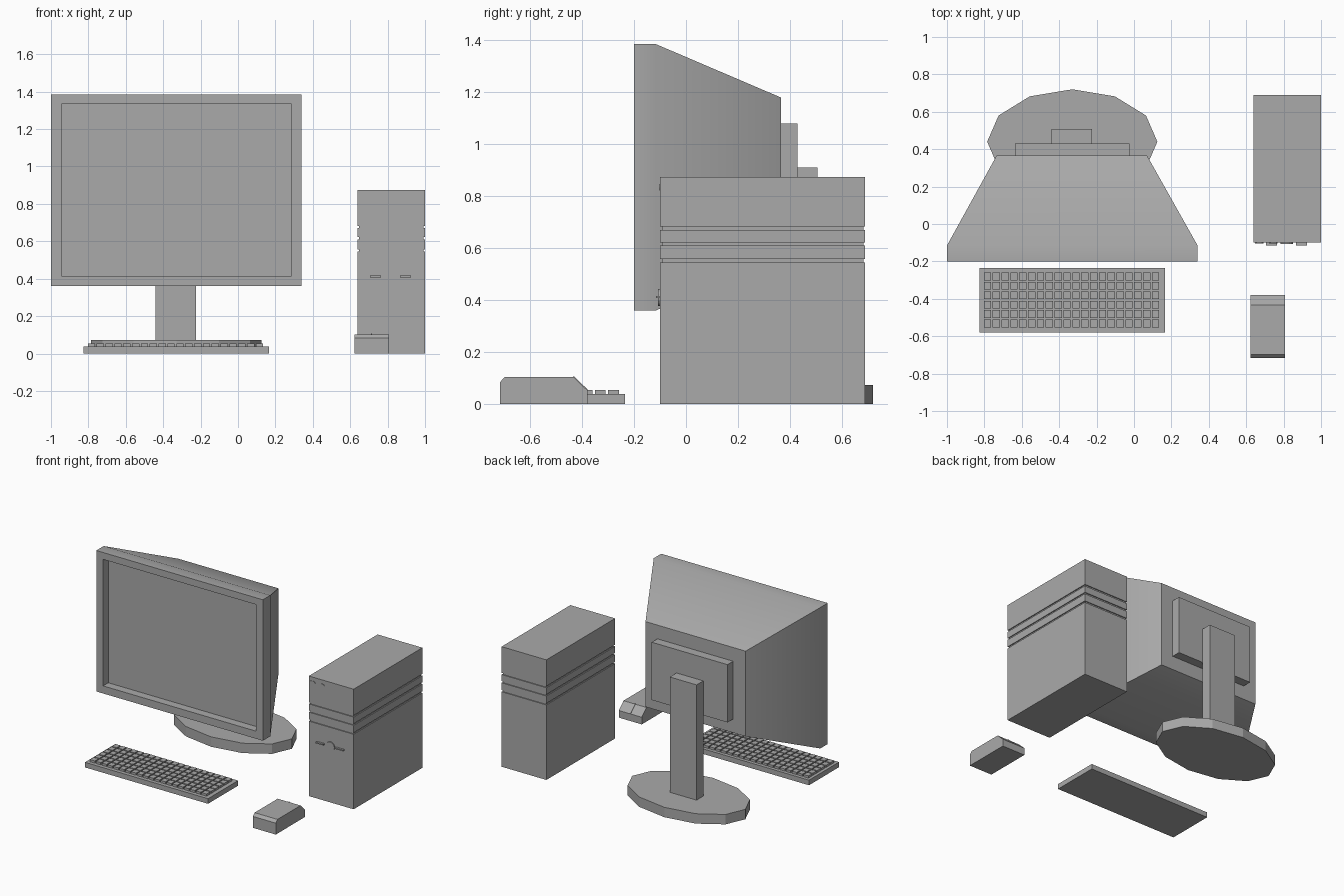
import bpy
import bmesh
import math

cube = bpy.data.objects.get("Cube")
if cube:
    bpy.data.objects.remove(cube, do_unlink=True)

grey = bpy.data.materials.new("plain grey")
grey.use_nodes = True
color = (0.4, 0.4, 0.4, 1)
grey.diffuse_color = color
grey.node_tree.nodes["Principled BSDF"].inputs["Base Color"].default_value = color


def finish(name, bm, smooth=False):
    bmesh.ops.recalc_face_normals(bm, faces=bm.faces)
    mesh = bpy.data.meshes.new(name)
    bm.to_mesh(mesh)
    bm.free()
    mesh.materials.append(grey)
    obj = bpy.data.objects.new(name, mesh)
    bpy.context.collection.objects.link(obj)
    if smooth:
        bpy.ops.object.select_all(action="DESELECT")
        obj.select_set(True)
        bpy.context.view_layer.objects.active = obj
        bpy.ops.object.shade_smooth_by_angle(angle=math.radians(32))
    return obj


def add_loft(bm, rings):
    """Bridge equal rings of points and cap both ends."""
    loops = [[bm.verts.new(p) for p in ring] for ring in rings]
    for a, b in zip(loops, loops[1:]):
        for i in range(len(a)):
            j = (i + 1) % len(a)
            bm.faces.new((a[i], a[j], b[j], b[i]))
    bm.faces.new(loops[0])
    bm.faces.new(loops[-1])


def loft(name, rings, smooth=False):
    bm = bmesh.new()
    add_loft(bm, rings)
    return finish(name, bm, smooth)


def rect_xz(x0, x1, z0, z1, y):
    return [(x0, y, z0), (x1, y, z0), (x1, y, z1), (x0, y, z1)]


def rect_xy(x0, x1, y0, y1, z):
    return [(x0, y0, z), (x1, y0, z), (x1, y1, z), (x0, y1, z)]


def box(name, x, y, z):
    return loft(name, [rect_xy(*x, *y, h) for h in z])


# Monitor housing: recessed screen, bezel, slab and tapered back
loft("monitor", [
    rect_xz(-0.945, 0.285, 0.415, 1.335, -0.14),
    rect_xz(-0.945, 0.285, 0.415, 1.335, -0.2),
    rect_xz(-1, 0.34, 0.36, 1.385, -0.2),
    rect_xz(-1, 0.34, 0.36, 1.385, -0.115),
    rect_xz(-0.735, 0.07, 0.56, 1.18, 0.365),
], smooth=True)

# Stand
box("mount_plate", (-0.635, -0.025), (0.365, 0.43), (0.66, 1.08))
box("stand_neck", (-0.44, -0.225), (0.43, 0.507), (0.07, 0.91))
angles = [math.tau * i / 12 for i in range(12)]
loft("stand_base", [[(-0.33 + 0.455 * math.cos(a), 0.44 + 0.28 * math.sin(a), z)
                     for a in angles] for z in (0.0, 0.072)])

# Keyboard with its grid of keys
box("keyboard", (-0.825, 0.165), (-0.58, -0.235), (0, 0.037))
keys = bmesh.new()
for row in range(6):
    for col in range(20):
        x, y = -0.803 + 0.0473 * col, -0.301 - 0.0505 * row
        add_loft(keys, [rect_xy(x, x + 0.039, y, y + 0.042, z) for z in (0.036, 0.053)])
finish("keys", keys)

# Tower case with three grooves running around it
levels = [(0, 0)]
for z0, z1 in ((0.545, 0.557), (0.61, 0.622), (0.67, 0.682)):
    levels += [(z0, 0), (z0, 0.007), (z1, 0.007), (z1, 0)]
levels.append((0.873, 0))
loft("tower", [rect_xy(0.64 + d, 1 - d, -0.1 + d, 0.69 - d, z) for z, d in levels])


# Tower front controls
def disc(name, x, z, rx, rz, y0, y1, sides):
    ring = [(x + rx * math.cos(math.tau * i / sides),
             z + rz * math.sin(math.tau * i / sides)) for i in range(sides)]
    return loft(name, [[(px, y, pz) for px, pz in ring] for y in (y0, y1)])


disc("power_button", 0.817, 0.41, 0.033, 0.033, -0.1, -0.107, 16)
for side, x in (("right", 0.705), ("left", 0.865)):
    box(side + "_bar", (x, x + 0.06), (-0.115, -0.1), (0.407, 0.416))
for side, x in (("right", 0.67), ("left", 0.745)):
    disc(side + "_indicator", x, 0.834, 0.022, 0.012, -0.1, -0.103, 8)

# Mouse: side profile swept across its width
profile = [(-0.717, 0), (-0.717, 0.083), (-0.698, 0.103),
           (-0.433, 0.103), (-0.38, 0.052), (-0.38, 0)]
loft("mouse", [[(x, y, z) for y, z in profile] for x in (0.622, 0.806)])

# Seam between the mouse buttons
seam = [(-0.433, 0.103), (-0.38, 0.052), (-0.38, 0.056), (-0.433, 0.107)]
loft("mouse_seam", [[(x, y, z) for y, z in seam] for x in (0.711, 0.717)])
